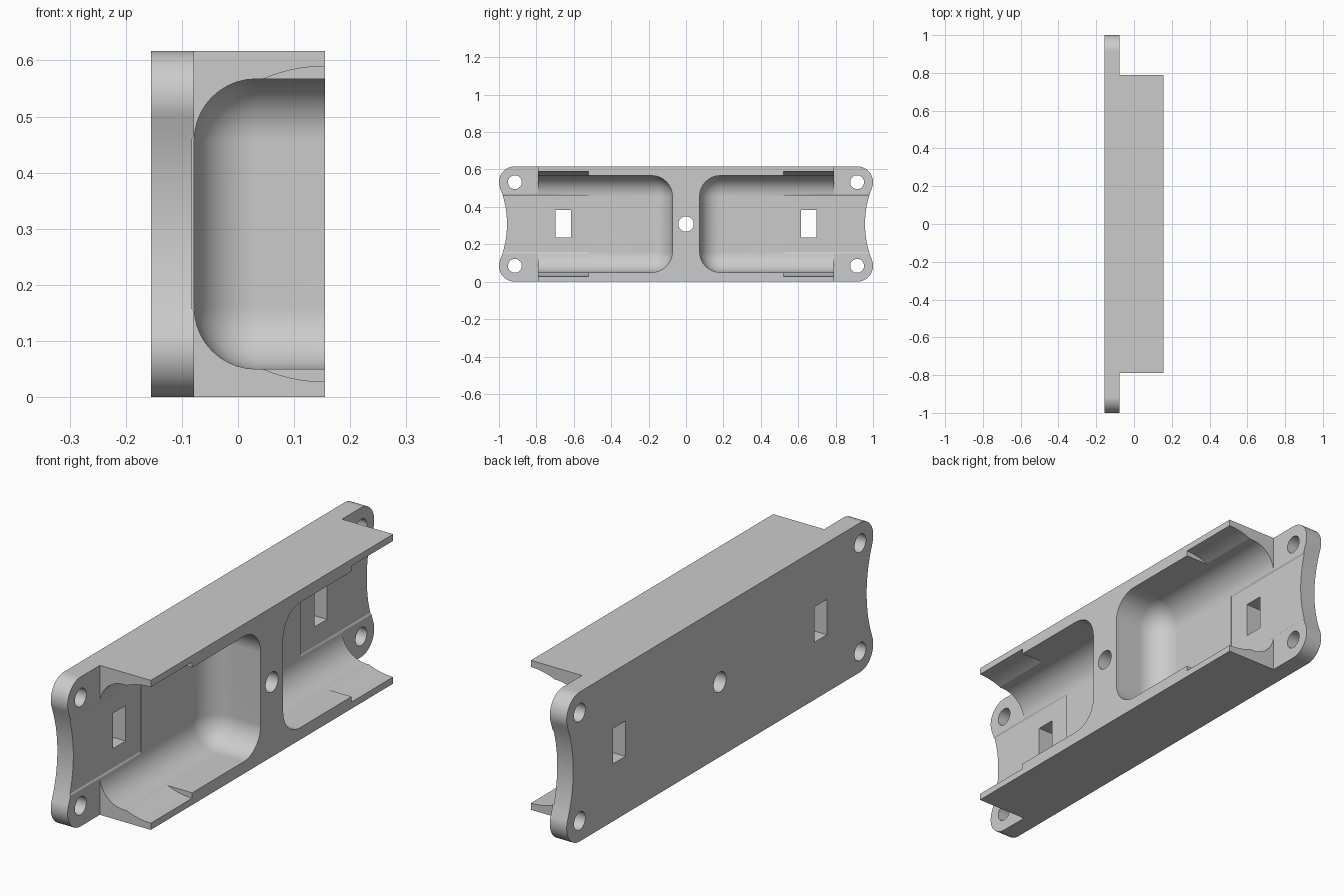
import bpy
import bmesh
from math import sin, cos, acos, atan2, pi, hypot

cube = bpy.data.objects.get("Cube")
if cube:
    bpy.data.objects.remove(cube, do_unlink=True)

BACK, PLATE_TOP, FRONT = -0.155, -0.078, 0.155
HEIGHT, MID = 0.617, 0.3085
BLOCK_END = 0.79

grey = bpy.data.materials.new("plain grey")
grey.use_nodes = True
grey.diffuse_color = (0.6, 0.6, 0.6, 1)
grey.node_tree.nodes["Principled BSDF"].inputs["Base Color"].default_value = (0.6, 0.6, 0.6, 1)


def finish(name, bm):
    bmesh.ops.recalc_face_normals(bm, faces=bm.faces)
    mesh = bpy.data.meshes.new(name)
    bm.to_mesh(mesh)
    bm.free()
    mesh.materials.append(grey)
    obj = bpy.data.objects.new(name, mesh)
    bpy.context.collection.objects.link(obj)
    return obj


def prism(name, points, offset):
    """Close a loop of 3D points and extrude it along an offset."""
    bm = bmesh.new()
    face = bm.faces.new([bm.verts.new(p) for p in points])
    ext = bmesh.ops.extrude_face_region(bm, geom=[face])["geom"]
    verts = [v for v in ext if isinstance(v, bmesh.types.BMVert)]
    bmesh.ops.translate(bm, verts=verts, vec=offset)
    return finish(name, bm)


def box(name, xs, ys, zs, radius=0):
    bm = bmesh.new()
    bmesh.ops.create_cube(bm, size=1)
    for v in bm.verts:
        for i, (a, b) in enumerate((xs, ys, zs)):
            v.co[i] = (a + b) / 2 + v.co[i] * (b - a)
    if radius:
        bmesh.ops.bevel(bm, geom=bm.edges[:], offset=radius, segments=10,
                        profile=0.5, affect='EDGES')
    return finish(name, bm)


def bore(y, z, r, n=40):
    ring = [(-0.4, y + r * cos(2 * pi * i / n), z + r * sin(2 * pi * i / n))
            for i in range(n)]
    return prism("bore_cutter", ring, (0.8, 0, 0))


def combine(target, tool, operation):
    mod = target.modifiers.new("combine", 'BOOLEAN')
    mod.object, mod.operation, mod.solver = tool, operation, 'EXACT'
    bpy.context.view_layer.objects.active = target
    bpy.ops.object.modifier_apply(modifier=mod.name)
    bpy.data.objects.remove(tool, do_unlink=True)


# Block with two round-cornered pockets, open at the ends
body = box("mounting_bracket", (-0.11, FRONT), (-BLOCK_END, BLOCK_END), (0, HEIGHT))
for side in (-1, 1):
    ys = sorted((side * 0.073, side * 1.1))
    combine(body, box("pocket_cutter", (PLATE_TOP - 0.0002, 0.5), ys, (0.05, HEIGHT - 0.05), 0.11),
            'DIFFERENCE')

# Base plate: round corner lobes joined by hollow ends
LOBE, LOBE_Y, END_Y = 0.085, 0.915, 0.957
dz = MID - LOBE
gap = END_Y - LOBE_Y
hollow = (dz ** 2 + gap ** 2 - LOBE ** 2) / (2 * (LOBE - gap))
tangent = atan2(dz, hollow + gap)
quarter = []
for i in range(15):
    a = -pi / 2 + (tangent + pi / 2) * i / 14
    quarter.append((LOBE_Y + LOBE * cos(a), LOBE + LOBE * sin(a)))
for i in range(1, 9):
    a = tangent * (1 - i / 8)
    quarter.append((END_Y + hollow * (1 - cos(a)), MID - hollow * sin(a)))
end = quarter + [(y, HEIGHT - z) for y, z in reversed(quarter[:-1])]
outline = end + [(-y, z) for y, z in reversed(end)]
plate = prism("plate", [(BACK, y, z) for y, z in outline], (PLATE_TOP - BACK, 0, 0))
combine(body, plate, 'UNION')

# Shallow round channel at each end, flat at the bottom
R, FLOOR = 0.281, -0.082
sweep = acos((FRONT - FLOOR) / R)
arc = []
for i in range(25):
    a = pi / 2 + (pi / 2 - sweep) * i / 24
    arc.append((FRONT + R * cos(a), MID + R * sin(a)))
arc = [(0.3, MID + R)] + arc
channel = arc + [(x, HEIGHT - z) for x, z in reversed(arc)]
for side in (-1, 1):
    cutter = prism("channel_cutter", [(x, side * 0.52, z) for x, z in channel],
                   (0, side * 0.6, 0))
    combine(body, cutter, 'DIFFERENCE')

# Strap slots, corner screw holes and centre hole
for side in (-1, 1):
    ys = sorted((side * 0.616, side * 0.698))
    combine(body, box("slot_cutter", (-0.4, 0.4), ys, (0.237, 0.383)), 'DIFFERENCE')
    for z in (LOBE, HEIGHT - LOBE):
        combine(body, bore(side * LOBE_Y, z, 0.037), 'DIFFERENCE')
combine(body, bore(0, MID, 0.041), 'DIFFERENCE')

# Smooth curves, crisp edges
bpy.ops.object.select_all(action='DESELECT')
body.select_set(True)
bpy.context.view_layer.objects.active = body
bpy.ops.object.shade_smooth_by_angle(angle=pi / 6)
weighted = body.modifiers.new("flat_normals", 'WEIGHTED_NORMAL')
weighted.keep_sharp = True
